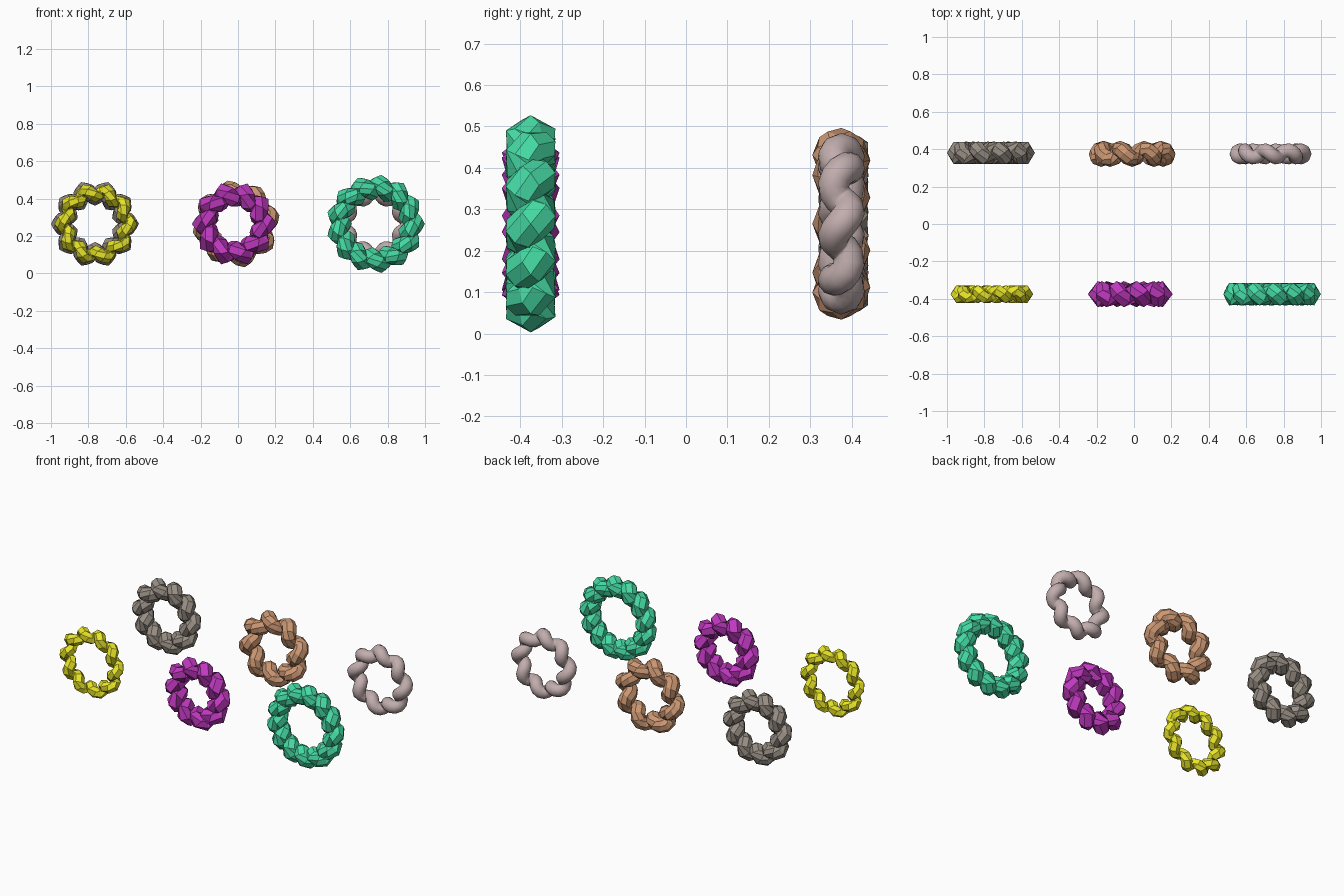
import bpy, bmesh
from math import sin, cos, tau, pi
from mathutils import Vector

if "Cube" in bpy.data.objects:
    bpy.data.objects.remove(bpy.data.objects["Cube"])


def coil_ring(name, color, x, y, R, r, tube, turns, sides, segs, phase=0.0):
    """Upright ring whose tube winds in a helix around a circle."""
    def path(a):
        b = turns * a + phase
        rad = R + r * cos(b)
        return Vector((x + rad * cos(a), y + r * sin(b), 0.265 + rad * sin(a)))

    bm = bmesh.new()
    rings = []
    for i in range(segs):
        a = tau * i / segs
        p = path(a)
        t = (path(a + 0.001) - path(a - 0.001)).normalized()
        out = Vector((cos(a), 0, sin(a)))
        u = (out - t * out.dot(t)).normalized()
        v = t.cross(u)
        rings.append([bm.verts.new(p + tube * (u * cos(tau * k / sides) + v * sin(tau * k / sides)))
                      for k in range(sides)])
    for i in range(segs):
        A, B = rings[i], rings[(i + 1) % segs]
        for k in range(sides):
            n = (k + 1) % sides
            bm.faces.new((A[k], A[n], B[n], B[k]))
    bmesh.ops.recalc_face_normals(bm, faces=bm.faces[:])
    me = bpy.data.meshes.new(name)
    bm.to_mesh(me)
    bm.free()
    ob = bpy.data.objects.new(name, me)
    bpy.context.collection.objects.link(ob)
    mat = bpy.data.materials.new(name + "_color")
    mat.diffuse_color = (*color, 1)
    mat.use_nodes = True
    mat.node_tree.nodes["Principled BSDF"].inputs["Base Color"].default_value = mat.diffuse_color
    me.materials.append(mat)
    return ob


# front row
coil_ring("yellow_ring", (0.80, 0.78, 0.02), -0.76, -0.375, 0.168, 0.020, 0.033, 10, 6, 60)
coil_ring("magenta_ring", (0.52, 0.04, 0.52), -0.02, -0.375, 0.154, 0.028, 0.045, 10, 6, 50)
coil_ring("green_ring", (0.06, 0.70, 0.37), 0.735, -0.375, 0.195, 0.022, 0.047, 13, 8, 78)

# back row
coil_ring("grey_ring", (0.31, 0.27, 0.23), -0.765, 0.38, 0.166, 0.025, 0.044, 10, 8, 60)
coil_ring("brown_ring", (0.60, 0.31, 0.17), -0.01, 0.375, 0.166, 0.026, 0.044, 8, 8, 64, -pi / 2)
pink = coil_ring("pink_ring", (0.54, 0.42, 0.42), 0.73, 0.375, 0.162, 0.019, 0.038, 8, 12, 72)
for p in pink.data.polygons:
    p.use_smooth = True
